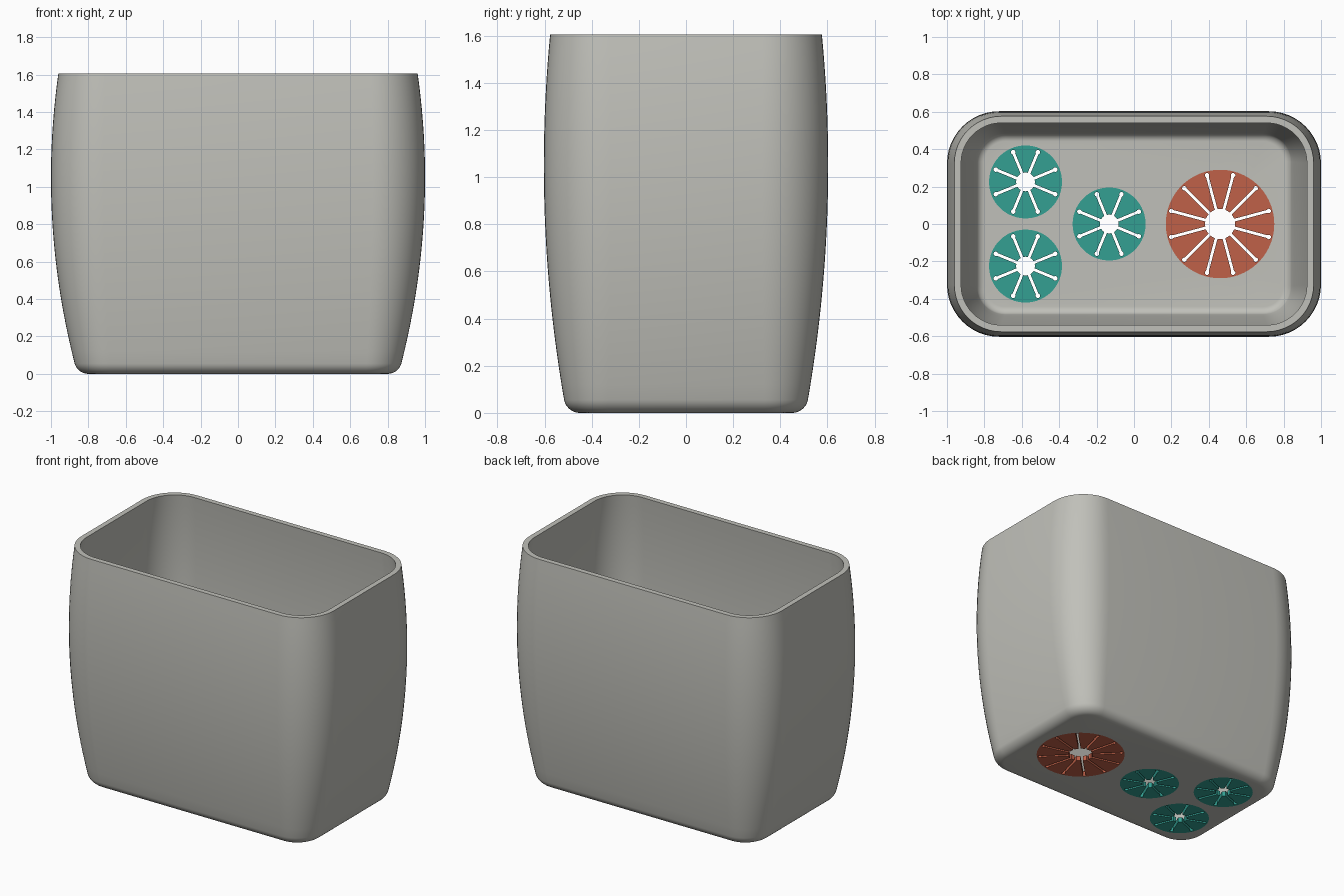
import bpy, bmesh
from math import sin, cos, pi, asin, sqrt
from mathutils import Vector

cube = bpy.data.objects.get("Cube")
if cube:
    bpy.data.objects.remove(cube, do_unlink=True)

HEIGHT, WALL, FLOOR = 1.605, 0.036, 0.036
CORNER_STEPS, DISC_STEPS = 12, 96


def material(name, rgb):
    mat = bpy.data.materials.new(name)
    mat.use_nodes = True
    mat.diffuse_color = (*rgb, 1)
    mat.node_tree.nodes["Principled BSDF"].inputs["Base Color"].default_value = (*rgb, 1)
    return mat


grey = material("warm grey", (0.53, 0.53, 0.49))
teal = material("teal", (0.033, 0.35, 0.29))
rust = material("rust orange", (0.53, 0.12, 0.065))


def finish(bm, name, mat):
    bmesh.ops.recalc_face_normals(bm, faces=bm.faces)
    mesh = bpy.data.meshes.new(name)
    bm.to_mesh(mesh)
    bm.free()
    mesh.materials.append(mat)
    obj = bpy.data.objects.new(name, mesh)
    bpy.context.collection.objects.link(obj)
    bpy.ops.object.select_all(action="DESELECT")
    obj.select_set(True)
    bpy.context.view_layer.objects.active = obj
    bpy.ops.object.shade_smooth_by_angle(angle=0.6)
    return obj


def loop(bm, points, z):
    return [bm.verts.new((x, y, z)) for x, y in points]


def bridge(bm, a, b):
    for i in range(len(a)):
        j = (i + 1) % len(a)
        bm.faces.new((a[i], a[j], b[j], b[i]))


def cap(bm, loops, up):
    """Fill the first loop, leaving the other loops open as holes."""
    edges = [bm.edges.get((l[i - 1], l[i])) for l in loops for i in range(len(l))]
    bmesh.ops.triangle_fill(bm, edges=edges, use_beauty=True, normal=(0, 0, up))


def circle(centre, radius, steps=DISC_STEPS):
    return [(centre[0] + radius * cos(2 * pi * i / steps),
             centre[1] + radius * sin(2 * pi * i / steps)) for i in range(steps)]


def rounded_rect(hx, hy, r):
    pts = []
    for q, (sx, sy) in enumerate([(1, 1), (-1, 1), (-1, -1), (1, -1)]):
        for i in range(CORNER_STEPS + 1):
            a = (q + i / CORNER_STEPS) * pi / 2
            pts.append((sx * (hx - r) + r * cos(a), sy * (hy - r) + r * sin(a)))
    return pts


def wall_section(z, inset):
    """Bulging wall outline at a height, moved inwards by inset."""
    d = (z - 1.05) ** 2
    hx, hy = 1 - 0.128 * d, 0.603 - 0.087 * d
    r = 0.28 - 0.75 * (1 - hx)
    return rounded_rect(hx - inset, hy - inset, r - inset)


def wall_profile(base, fillet, inset, steps=7, rows=24):
    """(height, inset) pairs from the base fillet up to the rim."""
    rows_out = []
    for i in range(steps):
        a = i / steps * pi / 2
        rows_out.append((base + fillet * (1 - cos(a)), inset + fillet * (1 - sin(a))))
    low = base + fillet
    rows_out += [(low + (HEIGHT - low) * i / rows, inset) for i in range(rows + 1)]
    return rows_out


# Disc layout: name, centre, radius, hub hole radius, slot count, slot reach
discs = [
    ("large_drain_disc", (0.46, 0.0), 0.29, 0.08, 12, 0.27, rust),
    ("back_small_drain_disc", (-0.58, 0.225), 0.195, 0.05, 8, 0.172, teal),
    ("front_small_drain_disc", (-0.58, -0.225), 0.195, 0.05, 8, 0.172, teal),
    ("middle_small_drain_disc", (-0.133, 0.0), 0.195, 0.05, 8, 0.172, teal),
]

# Hollow container body, with round openings in the floor
bm = bmesh.new()
outer = [loop(bm, wall_section(z, s), z) for z, s in wall_profile(0, 0.055, 0)]
inner = [loop(bm, wall_section(z, s), z) for z, s in wall_profile(FLOOR, 0.035, WALL)]
shell = outer + inner[::-1]
for a, b in zip(shell, shell[1:]):
    bridge(bm, a, b)
low_holes, high_holes = [], []
for _, centre, radius, *_rest in discs:
    low_holes.append(loop(bm, circle(centre, radius), 0))
    high_holes.append(loop(bm, circle(centre, radius), FLOOR))
    bridge(bm, low_holes[-1], high_holes[-1])
cap(bm, [outer[0]] + low_holes, -1)
cap(bm, [inner[0]] + high_holes, 1)
finish(bm, "container_body", grey)


def slotted_hole(centre, hub, count, reach, half=0.0075, tip=0.012):
    """Hub hole with radiating slots that end in small round tips."""
    pts = []
    start, gap = sqrt(hub * hub - half * half), asin(half / hub)
    swing = pi - asin(half / tip)
    for k in range(count):
        a = (k + 0.5) * 2 * pi / count
        local = [(start, -half)]
        for i in range(13):
            t = swing * (i / 6 - 1)
            local.append((reach + tip * cos(t), tip * sin(t)))
        local.append((start, half))
        span = 2 * pi / count - 2 * gap
        for i in range(1, 5):
            t = gap + span * i / 5
            local.append((hub * cos(t), hub * sin(t)))
        for u, v in local:
            pts.append((centre[0] + u * cos(a) - v * sin(a),
                        centre[1] + u * sin(a) + v * cos(a)))
    return pts


# Slotted discs set flush into the floor
for name, centre, radius, hub, count, reach, mat in discs:
    bm = bmesh.new()
    outlines = [circle(centre, radius), slotted_hole(centre, hub, count, reach)]
    low = [loop(bm, pts, 0) for pts in outlines]
    high = [loop(bm, pts, FLOOR) for pts in outlines]
    for a, b in zip(low, high):
        bridge(bm, a, b)
    cap(bm, low, -1)
    cap(bm, high, 1)
    finish(bm, name, mat)
